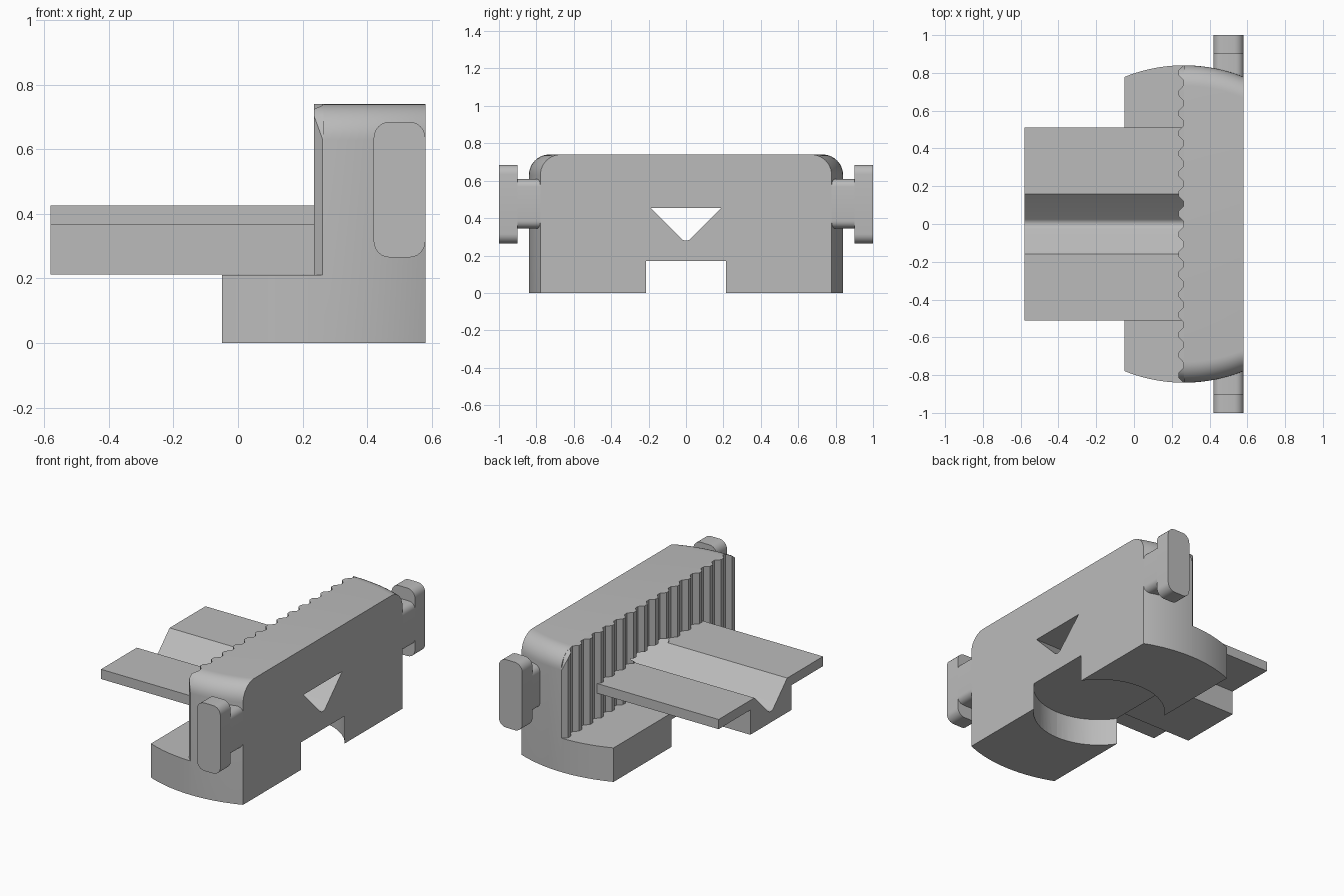
import bpy, bmesh, math

cube = bpy.data.objects.get("Cube")
if cube:
    bpy.data.objects.remove(cube, do_unlink=True)

grey = bpy.data.materials.new("plain_grey")
grey.use_nodes = True
colour = (0.5, 0.5, 0.5, 1)
grey.diffuse_color = colour
grey.node_tree.nodes["Principled BSDF"].inputs["Base Color"].default_value = colour

# Shared dimensions
RADIUS, CENTRE, BACK = 0.84, 0.265, 0.58
TOP, FILLET, STEP = 0.74, 0.11, 0.21


def loft(name, rings):
    """Skin a list of equal-length rings and cap both ends."""
    bm = bmesh.new()
    rows = [[bm.verts.new(p) for p in ring] for ring in rings]
    n = len(rows[0])
    for a, b in zip(rows, rows[1:]):
        for i in range(n):
            j = (i + 1) % n
            bm.faces.new((a[i], a[j], b[j], b[i]))
    bm.faces.new(rows[0])
    bm.faces.new(rows[-1])
    bmesh.ops.recalc_face_normals(bm, faces=bm.faces)
    mesh = bpy.data.meshes.new(name)
    bm.to_mesh(mesh)
    bm.free()
    mesh.materials.append(grey)
    obj = bpy.data.objects.new(name, mesh)
    bpy.context.collection.objects.link(obj)
    return obj


def activate(obj):
    bpy.ops.object.select_all(action='DESELECT')
    obj.select_set(True)
    bpy.context.view_layer.objects.active = obj


def cut(obj, cutter):
    mod = obj.modifiers.new("cut", 'BOOLEAN')
    mod.operation, mod.solver, mod.object = 'DIFFERENCE', 'EXACT', cutter
    activate(obj)
    bpy.ops.object.modifier_apply(modifier=mod.name)


def half_width(x):
    return math.sqrt(RADIUS ** 2 - (x - CENTRE) ** 2)


def spread(a, b, n):
    return [a + (b - a) * i / n for i in range(n + 1)]


def along_x(profile, x):
    return [(x, y, z) for y, z in profile]


# Low curved foot under the tray
def foot_section(w):
    return [(-w, 0), (w, 0), (w, STEP), (-w, STEP)]


foot = loft("base_foot", [along_x(foot_section(half_width(x)), x)
                          for x in spread(-0.05, CENTRE, 16)])


# Tall wall with rounded shoulders
def wall_section(w):
    arc = [(w - FILLET + FILLET * math.cos(t), TOP - FILLET + FILLET * math.sin(t))
           for t in spread(0, math.pi / 2, 10)]
    return [(-w, 0), (w, 0)] + arc + [(-y, z) for y, z in reversed(arc)]


wall = loft("wall", [along_x(wall_section(half_width(x)), x)
                     for x in spread(CENTRE, BACK, 16)])


# Vertical grip ridges on the inner side of the wall
def shoulder(y):
    d = max(0, abs(y) - (RADIUS - FILLET))
    return TOP - FILLET + math.sqrt(max(0, FILLET ** 2 - d * d))


ridge_rings = []
for k, y in enumerate(spread(-RADIUS, RADIUS, 63)):
    x = 0.236 if k % 4 in (1, 2) else 0.262
    ridge_rings.append([(x, y, STEP), (CENTRE, y, STEP),
                        (CENTRE, y, shoulder(y)), (x, y, shoulder(y))])
ridges = loft("grip_ridges", ridge_rings)

# Rounded V groove, shared by the tray and the hole through the wall
TIP = 0.035
groove = [(TIP * math.sin(t), 0.265 + TIP * math.sqrt(2) - TIP * math.cos(t))
          for t in spread(math.pi / 4, -math.pi / 4, 8)]

right_half = [(0.2, 0.212), (0.2, 0.365), (0.51, 0.365), (0.51, 0.425), (0.16, 0.425)]
tray_profile = right_half + groove + [(-y, z) for y, z in reversed(right_half)]
tray = loft("grooved_tray", [along_x(tray_profile, x) for x in (-BACK, CENTRE)])

hole_profile = [(0.19, 0.455)] + groove + [(-0.19, 0.455)]
hole = loft("hole_cutter", [along_x(hole_profile, x) for x in (0.1, 0.7)])
recess = loft("recess_cutter", [
    [(CENTRE + 0.381 * math.cos(t), 0.381 * math.sin(t), z)
     for t in spread(0, math.tau, 64)[:-1]] for z in (-0.1, 0.17)])
for part, cutter in ((wall, hole), (ridges, hole), (wall, recess), (foot, recess)):
    cut(part, cutter)
for cutter in (hole, recess):
    bpy.data.objects.remove(cutter, do_unlink=True)


# Side pegs: a rounded stem and a larger rounded head
def rounded_bar(name, z0, z1, r, y0, y1):
    x0, x1 = 0.42, BACK
    corners = [(x1 - r, z1 - r), (x0 + r, z1 - r), (x0 + r, z0 + r), (x1 - r, z0 + r)]
    outline = [(cx + r * math.cos(t), cz + r * math.sin(t))
               for q, (cx, cz) in enumerate(corners)
               for t in spread(q * math.pi / 2, (q + 1) * math.pi / 2, 6)]
    return loft(name, [[(x, y, z) for x, z in outline] for y in (y0, y1)])


parts = [foot, wall, ridges, tray]
for side, s in (("left", 1), ("right", -1)):
    parts.append(rounded_bar(side + "_peg_stem", 0.345, 0.608, 0.04, s * 0.74, s * 0.9))
    parts.append(rounded_bar(side + "_peg_head", 0.265, 0.685, 0.05, s * 0.9, s * 1.0))

for part in parts:
    activate(part)
    bpy.ops.object.shade_smooth_by_angle(angle=math.radians(30))
